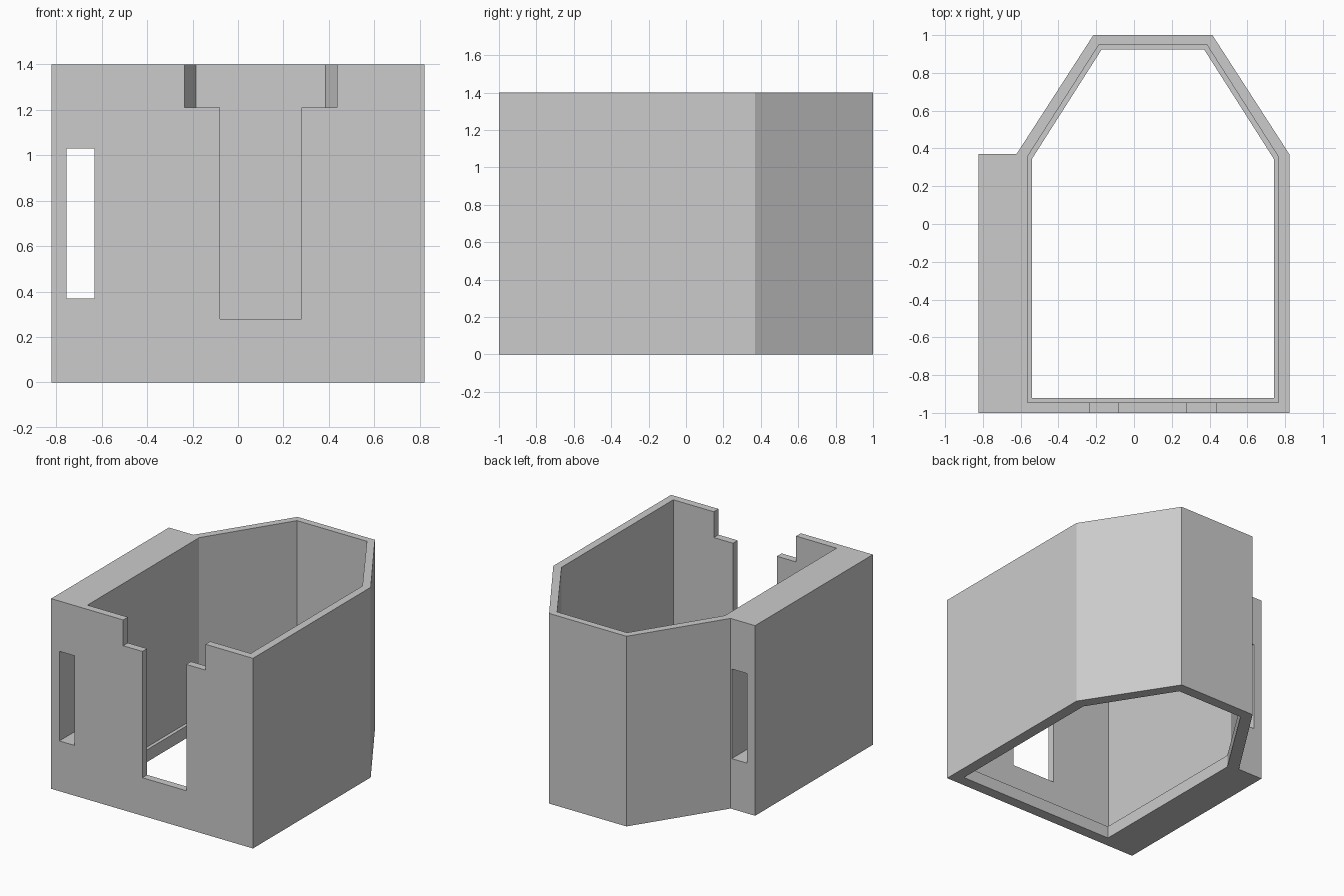
import bpy
import bmesh

cube = bpy.data.objects.get("Cube")
if cube:
    bpy.data.objects.remove(cube, do_unlink=True)

grey = bpy.data.materials.new("light grey")
grey.use_nodes = True
color = (0.6, 0.6, 0.6, 1)
grey.diffuse_color = color
grey.node_tree.nodes["Principled BSDF"].inputs["Base Color"].default_value = color

HEIGHT = 1.4
AXIS = 0.1  # the chamber is symmetric about this x


def prism(name, outline, start, depth):
    """Extrude a closed 3D outline straight along z or y."""
    bm = bmesh.new()
    face = bm.faces.new([bm.verts.new(start(a, b)) for a, b in outline])
    ext = bmesh.ops.extrude_face_region(bm, geom=[face])
    verts = [v for v in ext["geom"] if isinstance(v, bmesh.types.BMVert)]
    bmesh.ops.translate(bm, vec=depth, verts=verts)
    bmesh.ops.recalc_face_normals(bm, faces=bm.faces)
    mesh = bpy.data.meshes.new(name)
    bm.to_mesh(mesh)
    bm.free()
    mesh.materials.append(grey)
    obj = bpy.data.objects.new(name, mesh)
    bpy.context.collection.objects.link(obj)
    return obj


def upright(name, outline, low, high):
    return prism(name, outline, lambda x, y: (x, y, low), (0, 0, high - low))


def through(name, outline, front, back):
    return prism(name, outline, lambda x, z: (x, front, z), (0, back - front, 0))


def mirrored(half):
    """Complete a right-hand half outline, given as offsets from the axis."""
    return ([(AXIS + x, y) for x, y in half]
            + [(AXIS - x, y) for x, y in reversed(half)])


def cut(target, cutter):
    cutter.hide_render = True
    mod = target.modifiers.new("cut", "BOOLEAN")
    mod.operation = "DIFFERENCE"
    mod.solver = "EXACT"
    mod.object = cutter
    bpy.context.view_layer.objects.active = target
    bpy.ops.object.modifier_apply(modifier=mod.name)
    bpy.data.objects.remove(cutter, do_unlink=True)


# Outer shell with the side block
shell = mirrored([(0.722, -1), (0.722, 0.37), (0.315, 1)])
shell = shell[:-1] + [(-0.622, 0.37), (-0.822, 0.37), (-0.822, -1)]
housing = upright("housing", shell, 0, HEIGHT)

# Chamber, with a narrower opening at the foot that leaves a lip
chamber = mirrored([(0.665, -0.945), (0.665, 0.355), (0.285, 0.95)])
opening = mirrored([(0.64, -0.92), (0.64, 0.345), (0.272, 0.923)])
cut(housing, upright("chamber_cutter", chamber, 0.09, HEIGHT + 0.2))
cut(housing, upright("opening_cutter", opening, -0.2, 0.2))

# Stepped notch in the front wall
notch = mirrored([(0.179, 0.28), (0.179, 1.21), (0.335, 1.21), (0.335, 1.6)])
cut(housing, through("notch_cutter", notch, -1.2, -0.8))

# Slot running through the side block
slot = [(-0.755, 0.37), (-0.632, 0.37), (-0.632, 1.03), (-0.755, 1.03)]
cut(housing, through("slot_cutter", slot, -1.2, 0.6))
